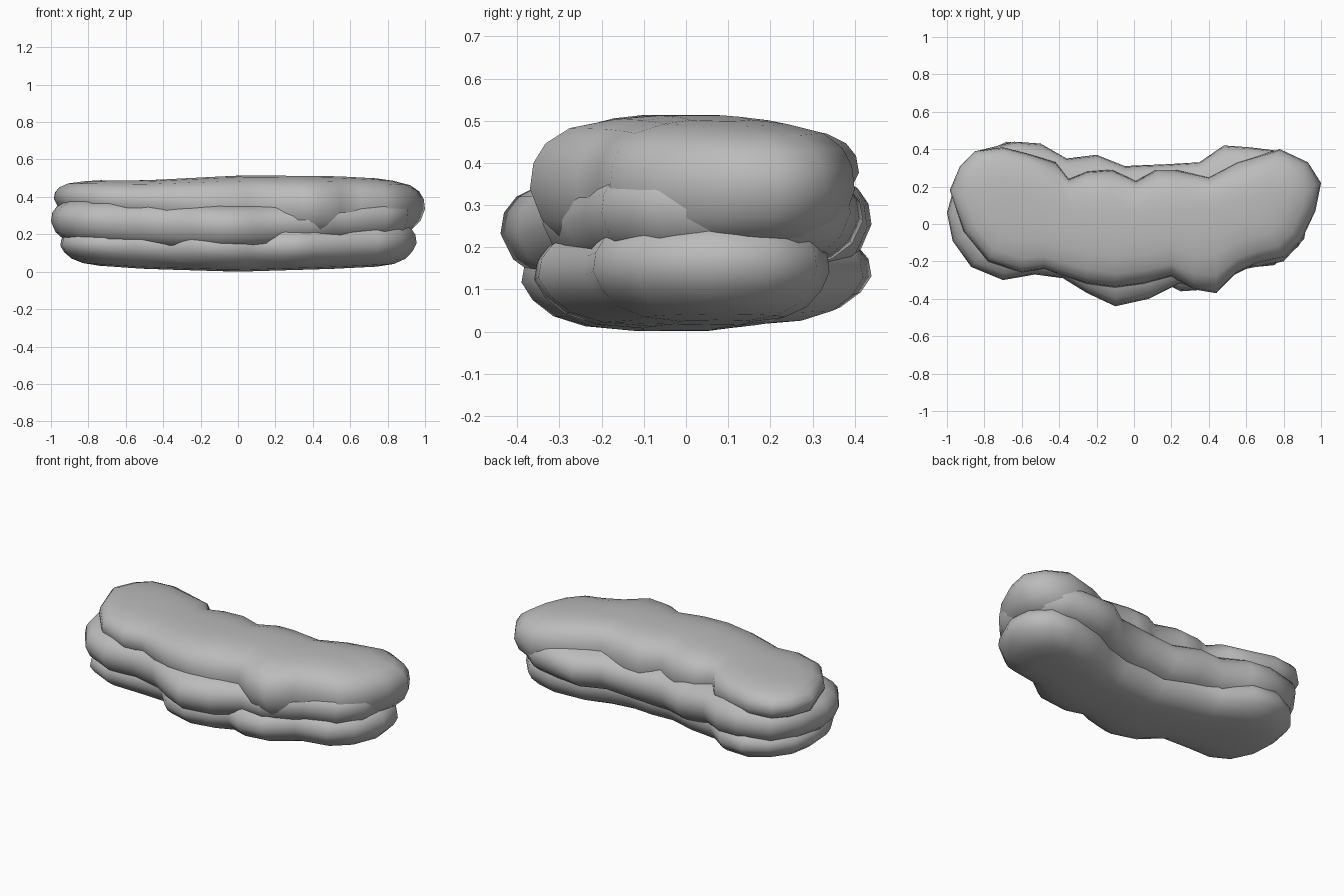
import bpy
import bmesh

cube = bpy.data.objects.get("Cube")
if cube:
    bpy.data.objects.remove(cube, do_unlink=True)

# Single stone colour
stone = bpy.data.materials.new("grey_stone")
stone.use_nodes = True
colour = (0.5, 0.5, 0.5, 1)
stone.diffuse_color = colour
stone.node_tree.nodes["Principled BSDF"].inputs["Base Color"].default_value = colour

# Edge sections: (fraction of the outline, fraction of the half height)
FULL_UNDERSIDE = [(.3, -1), (.6, -.94), (.8, -.8), (.93, -.5)]
SLOPED_UNDERSIDE = [(.3, -1), (.6, -.92), (.8, -.72), (.93, -.4)]
UPPER_SIDE = [(1, -.05), (.98, .32), (.91, .6), (.77, .82), (.5, .95), (.25, 1)]


def interpolate(heights, x):
    """Height at x, from evenly spaced stations along the length."""
    position = min(max((x + 1) / 2, 0), .999) * (len(heights) - 1)
    i = int(position)
    blend = position - i
    return heights[i] * (1 - blend) + heights[i + 1] * blend


def spine_point(x):
    """Nearest point on the bent centre line of the slab."""
    along = min(max(x, -.65), .65)
    return along, .16 * abs(along) - .03


def rock_layer(name, outline, low, high, underside):
    """Loft a lobed outline into a pillow-shaped rock layer."""
    mesh = bpy.data.meshes.new(name)
    bm = bmesh.new()
    rings = []
    for size, level in underside + UPPER_SIDE:
        ring = []
        for x, y in outline:
            cx, cy = spine_point(x)
            px = cx + (x - cx) * size
            py = cy + (y - cy) * size
            bottom, top = interpolate(low, px), interpolate(high, px)
            pz = (bottom + top) / 2 + level * (top - bottom) / 2
            ring.append(bm.verts.new((px, py, pz)))
        rings.append(ring)
    count = len(outline)
    for lower, upper in zip(rings, rings[1:]):
        for i in range(count):
            j = (i + 1) % count
            bm.faces.new((lower[i], lower[j], upper[j], upper[i]))
    caps = [bm.faces.new(rings[0]), bm.faces.new(rings[-1])]
    bmesh.ops.triangulate(bm, faces=caps)
    bmesh.ops.recalc_face_normals(bm, faces=bm.faces)
    for face in bm.faces:
        face.smooth = True
    bm.to_mesh(mesh)
    bm.free()
    mesh.materials.append(stone)
    layer = bpy.data.objects.new(name, mesh)
    bpy.context.scene.collection.objects.link(layer)
    return layer


# Top slab, thin on the right side and thick along the middle
rock_layer(
    "top_rock_layer",
    [(-.985, .18), (-.93, .31), (-.85, .39), (-.7, .41), (-.55, .37),
     (-.42, .33), (-.35, .24), (-.25, .28), (-.12, .29), (.01, .23),
     (.12, .29), (.22, .29), (.4, .25), (.55, .33), (.78, .4),
     (.93, .33), (1, .22), (.97, .07), (.9, -.08), (.8, -.18),
     (.66, -.21), (.55, -.26), (.44, -.37), (.32, -.35), (.2, -.28),
     (.05, -.32), (-.1, -.34), (-.25, -.32), (-.4, -.27), (-.48, -.24),
     (-.6, -.26), (-.78, -.2), (-.91, -.04)],
    (.3, .26, .19, .18, .2),
    (.49, .488, .514, .512, .485),
    FULL_UNDERSIDE)

# Middle slab, with a lobe pushed out at the front
rock_layer(
    "middle_rock_layer",
    [(-1, .06), (-.95, .24), (-.84, .39), (-.64, .44), (-.5, .43),
     (-.36, .35), (-.2, .37), (-.05, .31), (.18, .32), (.35, .33),
     (.48, .42), (.62, .41), (.78, .39), (.9, .3), (.94, .12),
     (.91, -.08), (.8, -.2), (.6, -.24), (.5, -.29), (.38, -.34),
     (.24, -.32), (.08, -.4), (-.1, -.44), (-.25, -.37), (-.38, -.29),
     (-.53, -.27), (-.7, -.3), (-.87, -.23), (-.97, -.09)],
    (.15, .12, .1, .15, .18),
    (.4, .39, .37, .39, .42),
    FULL_UNDERSIDE)

# Bottom slab, lowest along its centre and drawn in at the back left
rock_layer(
    "bottom_rock_layer",
    [(-.95, .1), (-.92, .25), (-.82, .37), (-.68, .44), (-.52, .42),
     (-.38, .31), (-.2, .28), (-.03, .22), (.1, .23), (.24, .22),
     (.38, .25), (.5, .31), (.7, .34), (.85, .31), (.94, .2),
     (.955, .05), (.88, -.12), (.75, -.22), (.55, -.24), (.4, -.35),
     (.25, -.36), (.15, -.31), (.05, -.35), (-.1, -.39), (-.25, -.35),
     (-.36, -.23), (-.55, -.24), (-.72, -.26), (-.86, -.2), (-.94, -.05)],
    (.05, .015, 0, .015, .04),
    (.24, .25, .24, .26, .28),
    SLOPED_UNDERSIDE)
